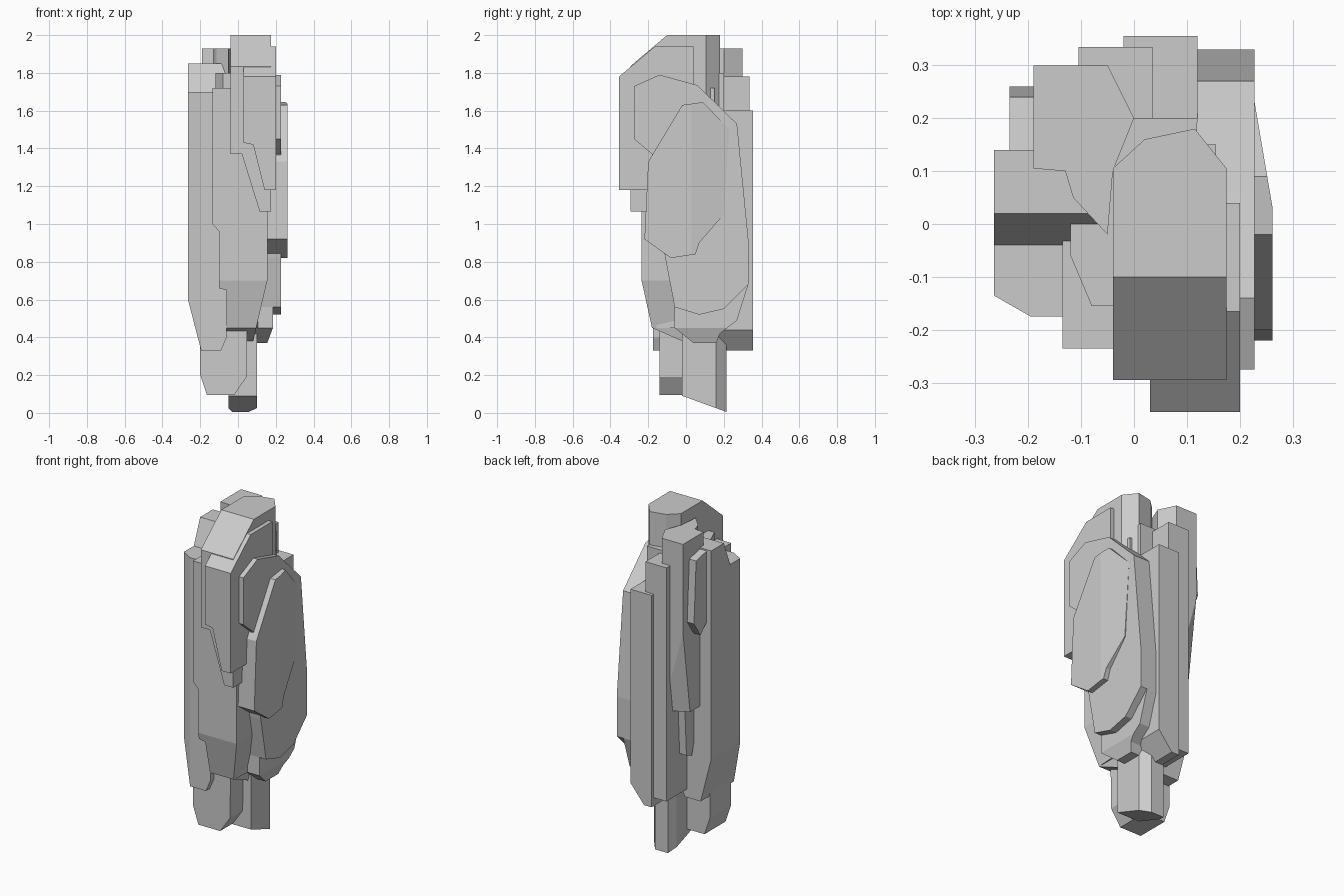
import bpy, bmesh
from mathutils import Vector

stone = bpy.data.materials.new("grey_stone")
stone.diffuse_color = (0.6, 0.6, 0.6, 1)


def prism(name, axis, outline, lo, hi, cuts=()):
    """Extrude a 2D outline along an axis, then slice off facets: (point, outward normal)."""
    place = {"x": lambda a, b, h: (h, a, b),
             "y": lambda a, b, h: (a, h, b),
             "z": lambda a, b, h: (a, b, h)}[axis]
    bm = bmesh.new()
    face = bm.faces.new([bm.verts.new(place(a, b, lo)) for a, b in outline])
    ext = bmesh.ops.extrude_face_region(bm, geom=[face], use_keep_orig=True)
    move = Vector(place(0, 0, hi - lo))
    bmesh.ops.translate(bm, vec=move, verts=[g for g in ext["geom"] if isinstance(g, bmesh.types.BMVert)])
    for point, normal in cuts:
        geom = bm.verts[:] + bm.edges[:] + bm.faces[:]
        bmesh.ops.bisect_plane(bm, geom=geom, plane_co=point, plane_no=normal, clear_outer=True)
        bmesh.ops.holes_fill(bm, edges=[e for e in bm.edges if e.is_boundary], sides=0)
    bmesh.ops.recalc_face_normals(bm, faces=bm.faces[:])
    mesh = bpy.data.meshes.new(name)
    bm.to_mesh(mesh)
    bm.free()
    mesh.materials.append(stone)
    obj = bpy.data.objects.new(name, mesh)
    bpy.context.collection.objects.link(obj)
    return obj


# Two tall front columns with sloping tops and stepped lower ends
prism("summit_column", "y",
      [(-.04, 2), (-.04, 1.37), (.02, 1.37), (.115, 1.065), (.175, 1.065), (.175, 2)], -.295, .18,
      [((0, -.1, 2), (0, -.22, .26)),
       ((.175, .105, 0), (.075, .06, 0)),
       ((-.04, .105, 0), (-.055, .06, 0)),
       ((.115, .18, 0), (-.02, .095, 0))])
prism("front_column", "y",
      [(.03, 1.94), (.03, 1.43), (.08, 1.42), (.14, 1.18), (.2, 1.18), (.2, 1.94)], -.355, .04,
      [((0, -.165, 1.94), (0, -.16, .19))])

# Main body slab with a bevelled foot
prism("body_slab", "y",
      [(-.135, 1.72), (-.135, 1), (-.1, .96), (-.1, .66), (-.06, .65), (-.06, .38),
       (.08, .38), (.155, .7), (.155, 1.72)], -.235, .15,
      [((0, -.235, .7), (0, -.25, -.055)),
       ((0, -.18, .45), (0, -.07, -.16))])
prism("core", "z",
      [(-.12, .1), (-.12, -.06), (-.08, -.155), (.1, -.155), (.12, .2), (-.05, .2)], .45, 1.8)

# Left columns
left = [(-.265, 1.85), (-.265, .6), (-.195, .33), (-.09, .33), (-.06, .4), (-.06, 1.85)]
prism("left_front_column", "y", left, -.175, 0,
      [((0, 0, 1.7), (0, 0, 1)),
       ((-.265, -.135, 0), (-.04, -.07, 0))])
prism("left_back_column", "y", left, -.04, .14,
      [((0, .02, 1.85), (0, -.15, .06))])

# Back columns stepping down to the right
prism("back_high_column", "z",
      [(-.19, .3), (-.05, .3), (0, .2), (-.04, .1), (-.05, -.02), (-.115, .05), (-.13, .1), (-.19, .105)],
      .9, 1.93, [((-.19, .3, 1.4), (-.3, .6, -.08))])
prism("back_middle_column", "z",
      [(-.105, .335), (.035, .335), (.035, .1), (-.105, .1)], .38, 1.78)
prism("back_low_column", "z",
      [(-.02, .355), (.12, .355), (.12, .1), (-.02, .1)], .33, 1.6,
      [((.12, 0, .44), (.11, 0, -.09))])

# Thin splinters in the left back recess
prism("upper_splinter", "x",
      [(.1, 1.85), (.1, 1.45), (.2, 1.36), (.26, 1.45), (.24, 1.82)], -.235, -.1)
prism("lower_splinter", "x",
      [(.06, 1.5), (.1, .8), (.16, .6), (.21, .62), (.23, 1), (.2, 1.5)], -.15, -.02)

# Overlapping slabs on the right
prism("right_outer_slab", "x",
      [(-.22, .92), (-.2, 1.33), (-.02, 1.63), (.09, 1.645), (.23, 1.5), (.2, 1.05), (.07, .9),
       (.05, .84), (-.08, .82)], .155, .262, [((.262, .03, 1.2), (1, .17, 0))])
prism("right_middle_slab", "x",
      [(-.275, 1.45), (-.275, 1.73), (-.14, 1.79), (.06, 1.735), (.27, 1.53), (.33, .92),
       (.33, .68), (.2, .55), (.07, .52), (-.06, .56), (-.11, .82), (-.18, 1.37)], .1, .228)
prism("right_inner_slab", "x",
      [(-.06, 1), (-.06, .45), (.04, .37), (.16, .37), (.18, .42), (.27, .49), (.33, .68), (.3, 1)],
      .06, .185, [((.185, 0, .45), (.08, 0, -.03))])

# Two footings
prism("front_footing", "y",
      [(-.2, .6), (-.2, .2), (-.165, .095), (-.02, .095), (.045, .19), (.05, .6)], -.14, .06)
prism("back_footing", "z",
      [(-.05, -.02), (.1, -.02), (.1, .16), (.055, .215), (-.03, .215), (-.05, .16)], 0, .7,
      [((0, -.02, .09), (0, -.085, -.235))])
